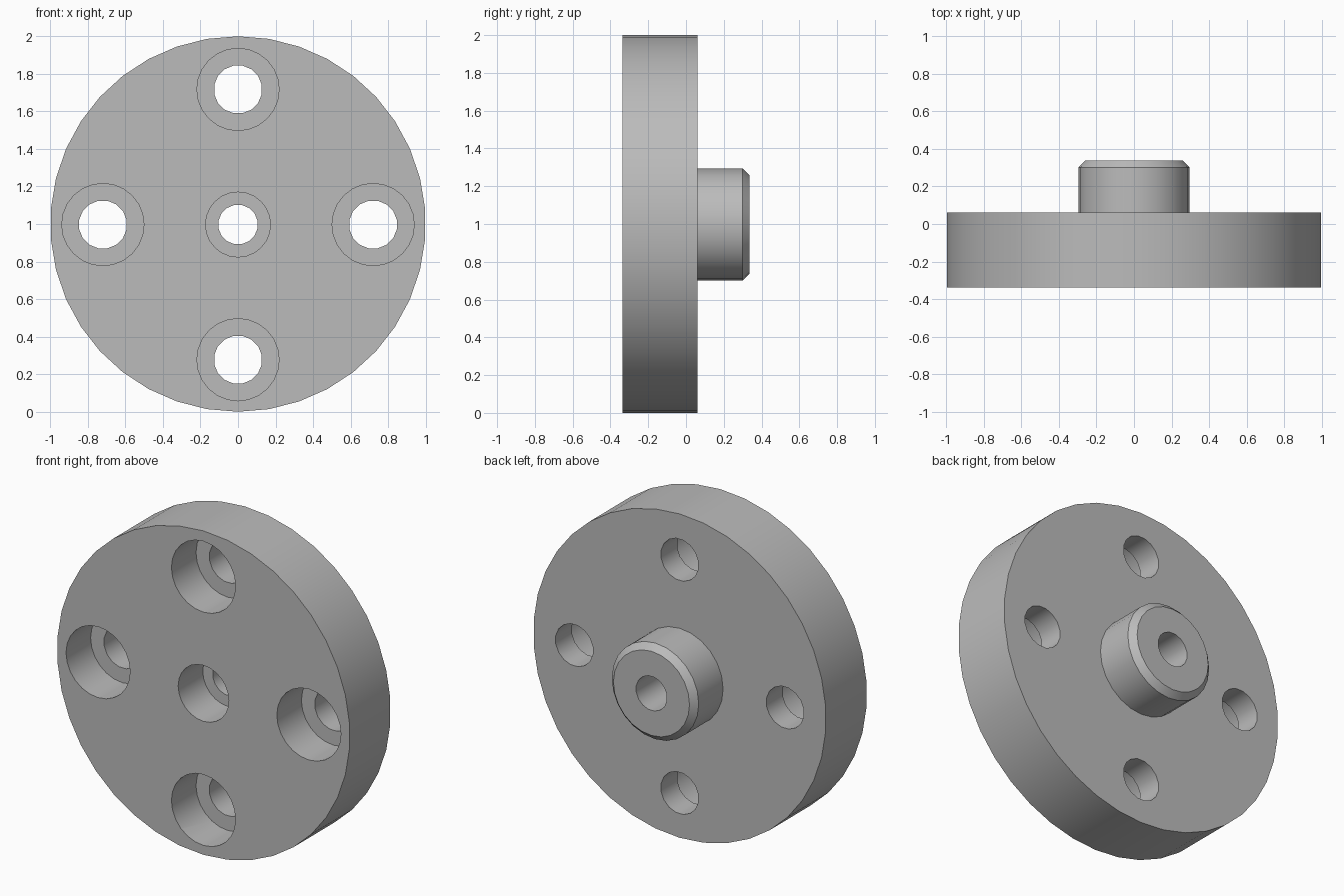
import bpy, bmesh
from math import sin, cos, pi, radians

cube = bpy.data.objects.get("Cube")
if cube:
    bpy.data.objects.remove(cube, do_unlink=True)

FRONT, BACK, BOSS_END = -0.337, 0.062, 0.337
SHOULDER = FRONT + 0.24
MID = 0.997          # height of the flange axis
BOLT_CIRCLE = 0.72

steel = bpy.data.materials.new("plain_grey")
steel.use_nodes = True
grey = (0.5, 0.5, 0.5, 1)
steel.diffuse_color = grey
steel.node_tree.nodes["Principled BSDF"].inputs["Base Color"].default_value = grey


def lathe(name, profile, sides, x=0, z=MID, turn=0.0):
    """Closed solid turned about the y axis from (radius, y) points."""
    bm = bmesh.new()
    rings = []
    for r, y in profile:
        angles = [2 * pi * (i + turn) / sides for i in range(sides)]
        rings.append([bm.verts.new((x + r * sin(a), y, z + r * cos(a))) for a in angles])
    for a, b in zip(rings, rings[1:]):
        for i in range(sides):
            j = (i + 1) % sides
            bm.faces.new((a[i], a[j], b[j], b[i]))
    bm.faces.new(rings[0])
    bm.faces.new(rings[-1])
    bmesh.ops.recalc_face_normals(bm, faces=bm.faces)
    mesh = bpy.data.meshes.new(name)
    bm.to_mesh(mesh)
    bm.free()
    mesh.materials.append(steel)
    obj = bpy.data.objects.new(name, mesh)
    bpy.context.collection.objects.link(obj)
    return obj


# Round plate with a chamfered boss on the back
flange = lathe("flange", [(1.0, FRONT), (1.0, BACK)], 38, z=1.0)
boss = lathe("boss", [(0.297, 0), (0.297, BOSS_END - 0.037), (0.26, BOSS_END)], 24)
tools = [(boss, 'UNION')]


def stepped_hole(name, x, z, bore, hole):
    """Wide bore from the front down to a shoulder, then a narrow through hole."""
    wide = lathe(name + "_bore", [(bore, FRONT - 0.1), (bore, SHOULDER)], 24, x, z)
    thin = lathe(name + "_hole", [(hole, SHOULDER - 0.1), (hole, BOSS_END + 0.1)], 16, x, z, 0.5)
    tools.extend([(wide, 'DIFFERENCE'), (thin, 'DIFFERENCE')])


# Centre hole and four bolt holes
stepped_hole("centre", 0, MID, 0.173, 0.106)
for k in range(4):
    a = k * pi / 2
    stepped_hole(f"bolt_{k}", BOLT_CIRCLE * sin(a), MID + BOLT_CIRCLE * cos(a), 0.219, 0.129)

for tool, operation in tools:
    mod = flange.modifiers.new(tool.name, 'BOOLEAN')
    mod.operation = operation
    mod.solver = 'EXACT'
    mod.object = tool
    tool.hide_render = True

# Apply the cuts, remove the helpers and shade
bpy.context.view_layer.update()
result = bpy.data.meshes.new_from_object(flange.evaluated_get(bpy.context.evaluated_depsgraph_get()))
flange.modifiers.clear()
flange.data = result
for tool, _ in tools:
    bpy.data.objects.remove(tool, do_unlink=True)

bpy.ops.object.select_all(action='DESELECT')
flange.select_set(True)
bpy.context.view_layer.objects.active = flange
bpy.ops.object.shade_smooth_by_angle(angle=radians(30))
